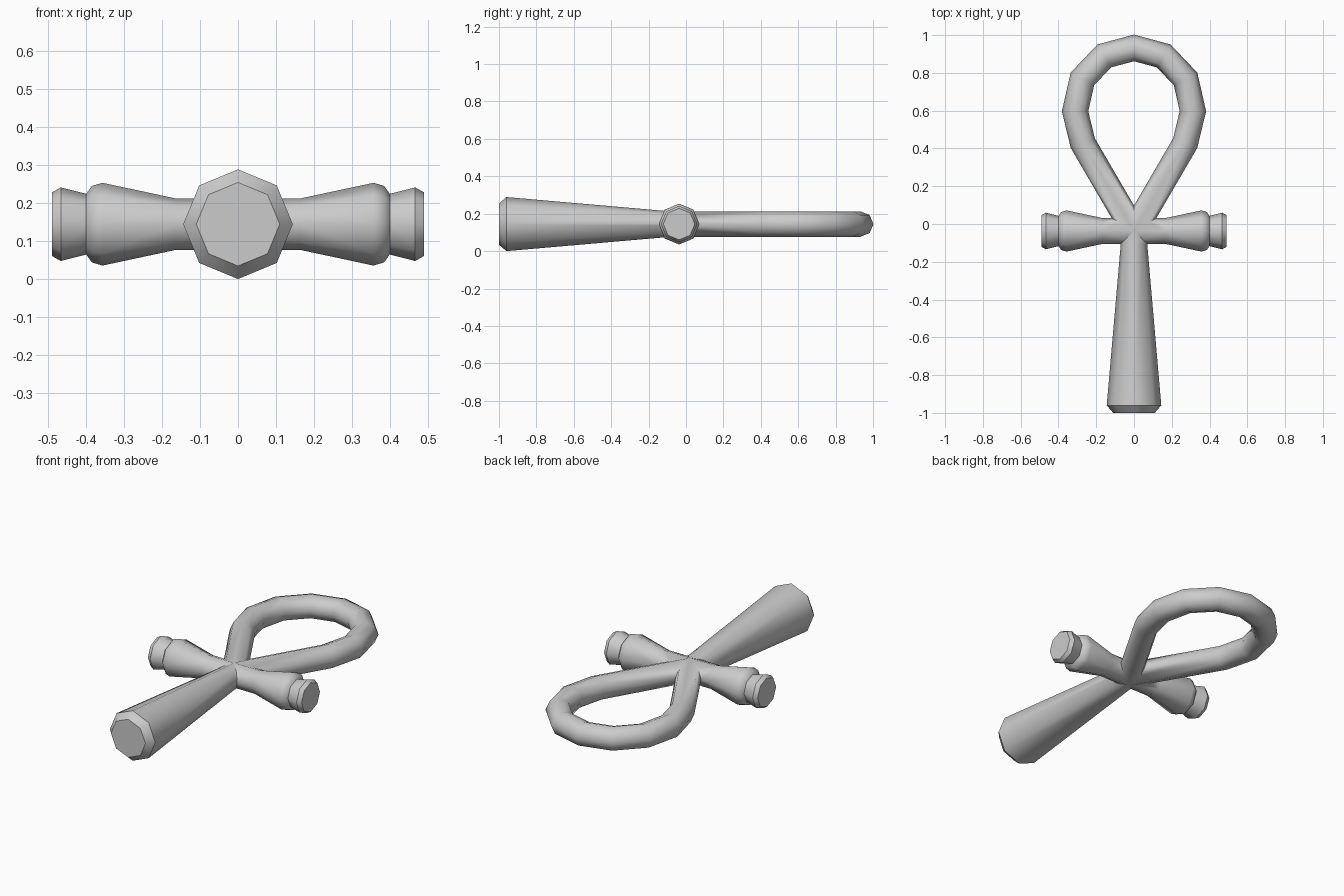
import bpy, bmesh, math
from mathutils import Vector

if "Cube" in bpy.data.objects:
    bpy.data.objects.remove(bpy.data.objects["Cube"])

CZ = 0.1445                       # height of the common centre plane
HUB = Vector((0, -0.037, CZ))     # where all limbs meet
R = 0.068                         # limb radius at the hub
SIDES = 8


def limb(stations, cuts, sharp=(), cap=True):
    """Octagonal sweep through (x, y, radius) stations, trimmed by mitre planes at the hub."""
    bm = bmesh.new()
    pts = [Vector((x, y)) for x, y, r in stations]
    rings = []
    for i, (x, y, r) in enumerate(stations):
        d_in = (pts[i] - pts[max(i - 1, 0)]) if i else pts[1] - pts[0]
        d_out = (pts[i + 1] - pts[i]) if i < len(pts) - 1 else d_in
        d_in, d_out = d_in.normalized(), d_out.normalized()
        t = (d_in + d_out).normalized()
        rs = r / max(t.dot(d_in), 0.1)           # mitre widening in the bend
        side = Vector((-t.y, t.x))
        ring = []
        for k in range(SIDES):
            a = 2 * math.pi * k / SIDES
            p = pts[i] + side * rs * math.cos(a)
            ring.append(bm.verts.new((p.x, p.y, CZ + r * math.sin(a))))
        rings.append(ring)
    for a, b in zip(rings, rings[1:]):
        for k in range(SIDES):
            j = (k + 1) % SIDES
            bm.faces.new((a[k], a[j], b[j], b[k]))
    if cap:
        bm.faces.new(rings[-1])
    for i in sharp:
        for k in range(SIDES):
            bm.edges.get((rings[i][k], rings[i][(k + 1) % SIDES])).smooth = False
    for n in cuts:
        bmesh.ops.bisect_plane(bm, geom=bm.verts[:] + bm.edges[:] + bm.faces[:], dist=1e-5,
                               plane_co=HUB, plane_no=n, clear_inner=True)
    me = bpy.data.meshes.new("limb")
    bm.to_mesh(me)
    bm.free()
    return me


# Mitre planes: the normal points to the side that is kept
hy = HUB.y
first = Vector((0.271, 0.428 - hy)).normalized()
half = math.atan2(first.y, first.x) / 2
up = Vector((-math.sin(half), math.cos(half), 0))
low = Vector((1, 1, 0)).normalized()
mid = Vector((1, 0, 0))

# Right half of the loop
loop = limb([(-first.x * 0.2, hy - first.y * 0.2, R), (0.271, 0.428, R), (0.312, 0.597, R),
             (0.273, 0.768, R), (0.157, 0.89, R), (-0.157, 0.974, R)], [mid, up], cap=False)

# Right arm with flared collar and end knob
arm = limb([(-0.2, hy, R), (0.165, hy, R), (0.357, hy, 0.109), (0.385, hy, 0.101),
            (0.40, hy, 0.08), (0.467, hy, 0.097), (0.49, hy, 0.084)],
           [-up, low], sharp=(4, 5, 6))

# Right half of the tapered shaft
shaft = limb([(0, 0.2, R), (0, -0.105, R + 0.002), (0, -0.96, 0.1445), (0, -1.0, 0.11)],
             [mid, -low], sharp=(2, 3))

# Weld the limbs and mirror them
bm = bmesh.new()
for me in (loop, arm, shaft):
    bm.from_mesh(me)
    bpy.data.meshes.remove(me)
bmesh.ops.mirror(bm, geom=bm.verts[:] + bm.edges[:] + bm.faces[:], axis='X', merge_dist=1e-4)
bmesh.ops.remove_doubles(bm, verts=bm.verts[:], dist=0.002)
bmesh.ops.recalc_face_normals(bm, faces=bm.faces[:])
for f in bm.faces:
    f.smooth = True
for e in bm.edges:
    if e.calc_face_angle(0) > math.radians(52):
        e.smooth = False
mesh = bpy.data.meshes.new("looped_cross")
bm.to_mesh(mesh)
bm.free()
bpy.context.collection.objects.link(bpy.data.objects.new("looped_cross", mesh))
